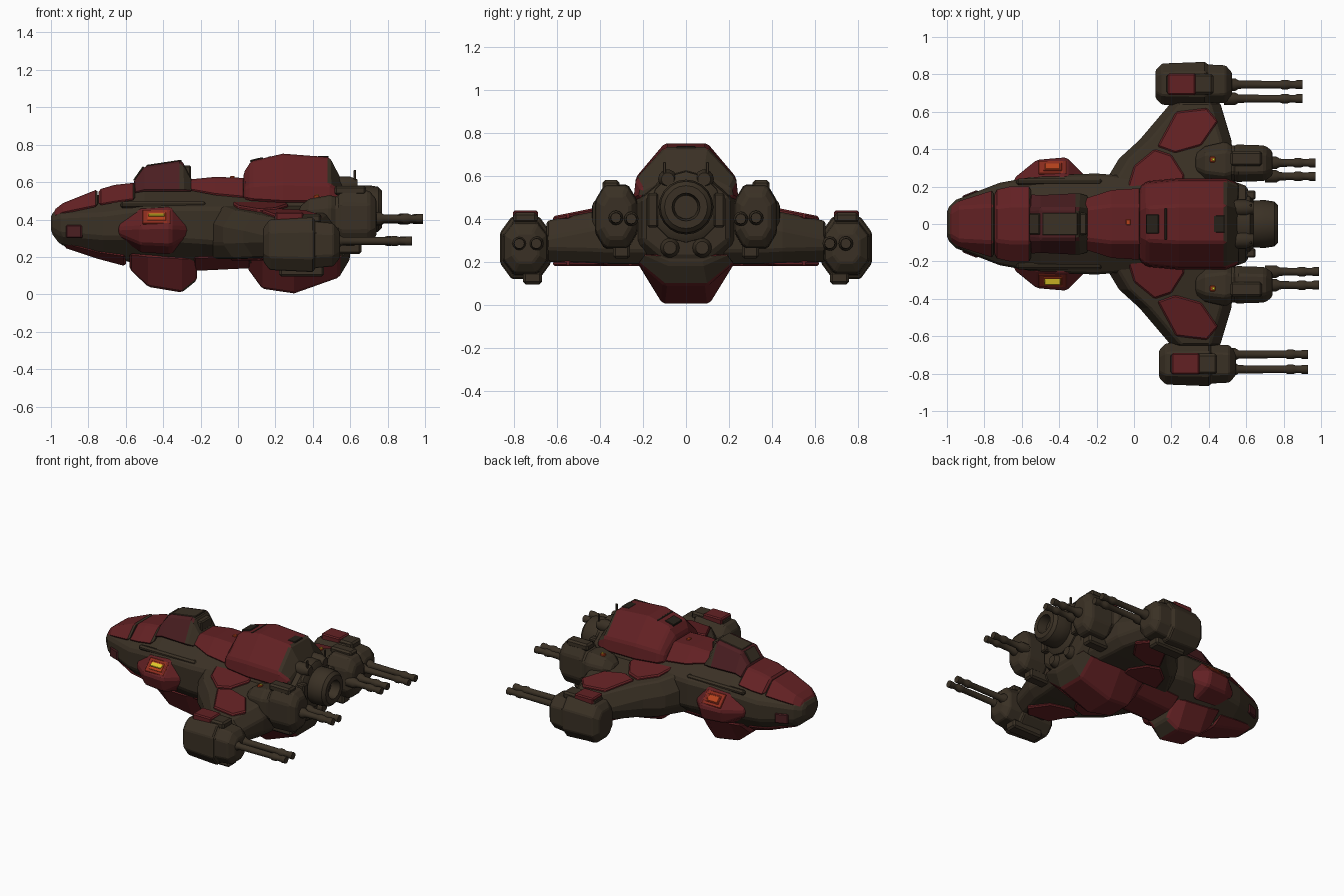
import bpy, bmesh, math
from mathutils import Vector, Matrix

if "Cube" in bpy.data.objects:
    bpy.data.objects.remove(bpy.data.objects["Cube"])


def material(name, rgb):
    m = bpy.data.materials.new(name)
    m.diffuse_color = (*rgb, 1)
    m.use_nodes = True
    m.node_tree.nodes["Principled BSDF"].inputs["Base Color"].default_value = m.diffuse_color
    return m


RED = material("armour_red", (0.124, 0.015, 0.017))
DARK_RED = material("dark_red", (0.070, 0.013, 0.015))
BROWN = material("hull_brown", (0.042, 0.030, 0.018))
SHADE = material("recess_brown", (0.020, 0.015, 0.010))
GLOW = material("glow_red", (0.27, 0.026, 0.013))
ORANGE = material("glow_orange", (0.47, 0.055, 0.012))
YELLOW = material("glow_yellow", (0.80, 0.62, 0.025))


def loft(name, rings, mats, bevel=0.0, rule=None, smooth=False):
    """Skin closed rings of equal length and cap both ends."""
    bm = bmesh.new()
    vs = [[bm.verts.new(p) for p in ring] for ring in rings]
    n = len(rings[0])
    for a, b in zip(vs, vs[1:]):
        for i in range(n):
            bm.faces.new((a[i], a[(i + 1) % n], b[(i + 1) % n], b[i]))
    bm.faces.new(vs[0])
    bm.faces.new(vs[-1])
    bmesh.ops.recalc_face_normals(bm, faces=bm.faces)
    if rule:
        for f in bm.faces:
            f.normal_update()
            f.material_index = rule(f)
    me = bpy.data.meshes.new(name)
    bm.to_mesh(me)
    bm.free()
    for m in mats:
        me.materials.append(m)
    ob = bpy.data.objects.new(name, me)
    bpy.context.collection.objects.link(ob)
    if bevel:
        mod = ob.modifiers.new("bevel", 'BEVEL')
        mod.width, mod.segments = bevel, 1
    if smooth:
        bpy.ops.object.select_all(action='DESELECT')
        ob.select_set(True)
        bpy.context.view_layer.objects.active = ob
        bpy.ops.object.shade_smooth_by_angle(angle=math.radians(32))
    return ob


def armour(name, stations, mat=RED, shoulder=0.0):
    """Plating along x: (x, crown half width, crown z, skirt half width, skirt z), with optional upright shoulder."""
    rings = []
    for x, wt, zt, ws, zs in stations:
        half = [(ws, zs), (wt, zt)]
        if shoulder:
            half.insert(1, (ws - .012, zs + shoulder * (zt - zs)))
        rings.append([(x, y, z) for y, z in half] + [(x, -y, z) for y, z in reversed(half)])
    return loft(name, rings, [mat, BROWN], 0.012, lambda f: int(f.normal.x > 0.5))


def turned(name, y, z, profile, mat=BROWN, sides=14):
    """Round part along x from (x, radius) pairs."""
    ang = [2 * math.pi * i / sides for i in range(sides)]
    return loft(name, [[(x, y + r * math.cos(a), z + r * math.sin(a)) for a in ang] for x, r in profile],
                [mat], smooth=True)


def pod(name, y, z, stations):
    """Chamfered octagon body along x: (x, half width, half height)."""
    oct_ = [(1, .5), (.55, 1), (-.55, 1), (-1, .5), (-1, -.5), (-.55, -1), (.55, -1), (1, -.5)]
    return loft(name, [[(x, y + a * h, z + b * v) for a, b in oct_] for x, h, v in stations], [BROWN], 0.01)


def box(name, c, size, mat=BROWN, bevel=0.008, rot=None):
    R = rot or Matrix.Identity(3)
    q = [(-.5, -.5), (.5, -.5), (.5, .5), (-.5, .5)]
    rings = [[Vector(c) + R @ Vector((a * size[0], b * size[1], k * size[2])) for a, b in q] for k in (-.5, .5)]
    return loft(name, rings, [mat], bevel)


def plate(name, pts, s, zfun, lo, hi, mat=RED):
    """Polygon slab lying on a sloped surface."""
    rings = [[(x, s * y, zfun(y) + d) for x, y in pts] for d in (lo, hi)]
    return loft(name, rings, [mat], 0.008)


# Main hull: (x, top half width, top z, side half width, upper z, lower z, bottom half width, bottom z)
hull = [(-1, .05, .43, .08, .41, .35, .05, .33), (-.95, .07, .465, .13, .42, .32, .08, .265),
        (-.72, .09, .54, .22, .43, .30, .12, .205), (-.5, .10, .57, .26, .46, .30, .12, .155),
        (-.2, .10, .57, .27, .46, .28, .12, .15), (.05, .10, .58, .25, .46, .26, .12, .16),
        (.5, .12, .60, .24, .48, .28, .12, .14), (.61, .10, .58, .20, .50, .30, .10, .22)]
loft("main_hull", [[(x, wt, zt), (x, w, zh), (x, w, zl), (x, wb, zb), (x, -wb, zb), (x, -w, zl), (x, -w, zh),
                    (x, -wt, zt)] for x, wt, zt, w, zh, zl, wb, zb in hull], [BROWN], 0.015)

# Upper armour
armour("nose_armour", [(-.985, .06, .45, .095, .41), (-.935, .09, .488, .13, .43), (-.75, .10, .562, .19, .47)])
armour("brow_armour", [(-.745, .09, .560, .19, .475), (-.66, .10, .585, .21, .49), (-.55, .10, .597, .21, .505)])
armour("front_hump", [(-.56, .08, .60, .17, .54), (-.50, .085, .685, .16, .55), (-.30, .085, .715, .17, .55),
                      (-.24, .07, .60, .16, .55)], DARK_RED)
armour("middle_armour", [(-.28, .08, .612, .14, .56), (-.12, .10, .628, .19, .53), (.04, .10, .622, .20, .515)])
armour("rear_dorsal_armour", [(.03, .07, .65, .20, .51), (.07, .09, .712, .23, .50), (.24, .10, .752, .245, .49),
                              (.49, .10, .733, .245, .49), (.56, .08, .60, .22, .50)], RED, .4)
# Lower armour
armour("chin_armour", [(-.93, .06, .25, .10, .28), (-.75, .09, .19, .16, .23), (-.6, .09, .15, .17, .21)])
armour("front_belly_armour", [(-.58, .09, .135, .20, .22), (-.48, .09, .04, .19, .21), (-.30, .09, .01, .18, .20),
                              (-.22, .07, .075, .16, .20)])
armour("middle_belly_armour", [(-.24, .09, .125, .19, .20), (.07, .09, .14, .20, .21)])
armour("rear_belly_armour", [(.05, .07, .14, .19, .22), (.13, .09, .03, .21, .21), (.30, .11, .005, .23, .20),
                             (.54, .10, .09, .23, .20), (.60, .08, .19, .20, .24)])

# Top recesses and beacon
box("hump_hatch", (-.395, 0, .700), (.19, .12, .012), BROWN, .003, Matrix.Rotation(-.149, 3, 'Y'))
box("hump_front_vent", (-.53, 0, .645), (.09, .11, .012), BROWN, .003, Matrix.Rotation(-.96, 3, 'Y'))
box("hump_rear_vent", (-.275, 0, .655), (.05, .12, .07), BROWN)
box("dorsal_recess", (.10, 0, .716), (.07, .10, .02), SHADE, .003, Matrix.Rotation(-.23, 3, 'Y'))
box("dorsal_seam", (.17, 0, .734), (.012, .17, .008), SHADE, .002, Matrix.Rotation(-.23, 3, 'Y'))
box("dorsal_notch", (.455, 0, .733), (.06, .09, .012), SHADE, .003)
box("spine_beacon", (-.03, .01, .626), (.025, .03, .012), ORANGE, .003)

# Engine and rear fittings
turned("engine_collar", 0, .455, [(.55, .17), (.62, .165), (.64, .13)], BROWN, 12)
turned("engine_nozzle", 0, .455, [(.58, .10), (.62, .125), (.70, .128), (.75, .12), (.77, .10), (.77, .065),
                                  (.70, .055)], BROWN, 20)
turned("engine_core", 0, .455, [(.69, .056), (.705, .055)], BROWN, 20)

for s in (1, -1):
    side = "left" if s > 0 else "right"
    dx = 0 if s > 0 else .02
    turned(side + "_upper_thruster", s * .085, .585, [(.52, .045), (.60, .045), (.64, .03)])
    turned(side + "_lower_thruster", s * .075, .265, [(.52, .05), (.61, .045), (.64, .03)])
    box(side + "_aerial", (.625, s * .10, .615), (.014, .014, .10), BROWN, .003)
    box(side + "_rear_bracket", (.60, s * .155, .44), (.10, .05, .16))

    # Nose cheek plate and flank rail
    box(side + "_nose_cheek", (-.875, s * .157, .335), (.09, .02, .07), DARK_RED, .006, Matrix.Rotation(s * .38, 3, 'Z'))
    box(side + "_flank_rail", (-.40, s * .225, .478), (.46, .035, .035), BROWN, .012)

    # Side lamp housing
    prof = [(.19, .49), (.26, .465), (.36, .36), (.33, .26), (.19, .21)]
    cen = (.19, .35)
    loft(side + "_lamp_housing",
         [[(x, s * (cen[0] + (y - cen[0]) * k), cen[1] + (z - cen[1]) * k) for y, z in prof]
          for x, k in ((-.64, .35), (-.52, .92), (-.36, 1), (-.26, .4))], [RED], .012)
    tilt = Matrix.Rotation(-s * .81, 3, 'X')
    up = Vector((0, s * .724, .69))
    base = Vector((-.435, s * .298, .409))
    box(side + "_lamp_surround", base + up * .004, (.15, .10, .012), GLOW, .003, tilt)
    box(side + "_lamp", base + up * .008, (.10, .06, .010), ORANGE if s < 0 else GLOW, .002, tilt)
    if s > 0:
        box("left_lamp_core", base + up * .012, (.08, .045, .008), ORANGE, .002, tilt)
    else:
        box("right_lamp_core", base + up * .017 + Vector((0, .012, .006)), (.085, .055, .009), YELLOW, .002,
            Matrix.Rotation(.3, 3, 'X'))

    # Wing: (y, leading x, trailing x, bottom z, top z)
    wing = [(.15, -.20, .55, .19, .49), (.35, -.08, .53, .19, .45), (.45, .03, .52, .195, .43), (.65, .20, .46, .20, .39)]
    c = .055
    loft(side + "_wing", [[(a, s * y, lo + .08), (a, s * y, hi - .09), (a + c, s * y, hi), (b - c, s * y, hi),
                           (b, s * y, hi - .08), (b, s * y, lo + .06), (b - c, s * y, lo), (a + c, s * y, lo)]
                          for y, a, b, lo, hi in wing], [BROWN], .01)
    inner = [(-.04, .18), (0, .31), (.11, .40), (.20, .37), (.27, .26), (.25, .18)]
    outer = [(.125, .415), (.225, .60), (.39, .62), (.45, .55), (.36, .42), (.22, .38)]
    for label, pts in (("inner", inner), ("outer", outer)):
        plate(f"{side}_{label}_wing_plate", pts, s, lambda y: .52 - .2 * y, -.01, .016)
        plate(f"{side}_{label}_underwing_plate", pts, s, lambda y: .195, -.015, .01)

    # Wing tip gun pod
    y, z = s * .748, .265
    pod(side + "_tip_pod", y, z, [(.115 + dx, .075, .09), (.15 + dx, .11, .135), (.36 + dx, .118, .145),
                                  (.385 + dx, .118, .145), (.39 + dx, .105, .125), (.49 + dx, .10, .115), (.525 + dx, .06, .07)])
    box(side + "_tip_ridge", (.30 + dx, y, .405), (.25, .11, .05), BROWN, .012)
    box(side + "_tip_red_plate", (.255 + dx, y, .415), (.15, .115, .05), RED, .008)
    box(side + "_tip_foot", (.32 + dx, s * .715, .125), (.24, .09, .06), BROWN, .012)
    # Inner gun pod
    yi, zi = s * .325, .41
    pod(side + "_inner_pod", yi, zi, [(.33, .05, .06), (.38, .09, .10), (.49, .115, .12), (.53, .09, .11),
                                      (.55, .10, .15), (.70, .095, .145), (.74, .065, .10)])
    box(side + "_inner_fin", (.60, s * .35, .555), (.17, .08, .05), BROWN, .012)
    box(side + "_inner_foot", (.58, s * .30, .25), (.16, .08, .07), BROWN, .012)
    box(side + "_pod_beacon", (.42, s * .345, .52), (.03, .03, .02), ORANGE, .004)
    box(side + "_pod_beacon_core", (.425, s * .345, .531), (.014, .014, .006), YELLOW, .001)

    # Twin barrels on both pods
    guns = [("tip", .48, .90 + dx * 1.5, [(.67, .285), (.745, .285)] if s > 0 else [(.697, .285), (.777, .285)]),
            ("inner", .70, .97 + dx, [(.255, .40), (.327, .405)])]
    for label, x0, x1, spots in guns:
        for i, (gy, gz) in enumerate(spots):
            turned(f"{side}_{label}_barrel_{i + 1}", s * gy, gz,
                   [(x0, .034), (x0 + .06, .034), (x0 + .08, .022), (x1 - .12, .020), (x1 - .105, .026),
                    (x1 - .08, .026), (x1 - .065, .020), (x1 - .04, .020), (x1 - .03, .024), (x1, .024)], BROWN, 12)
